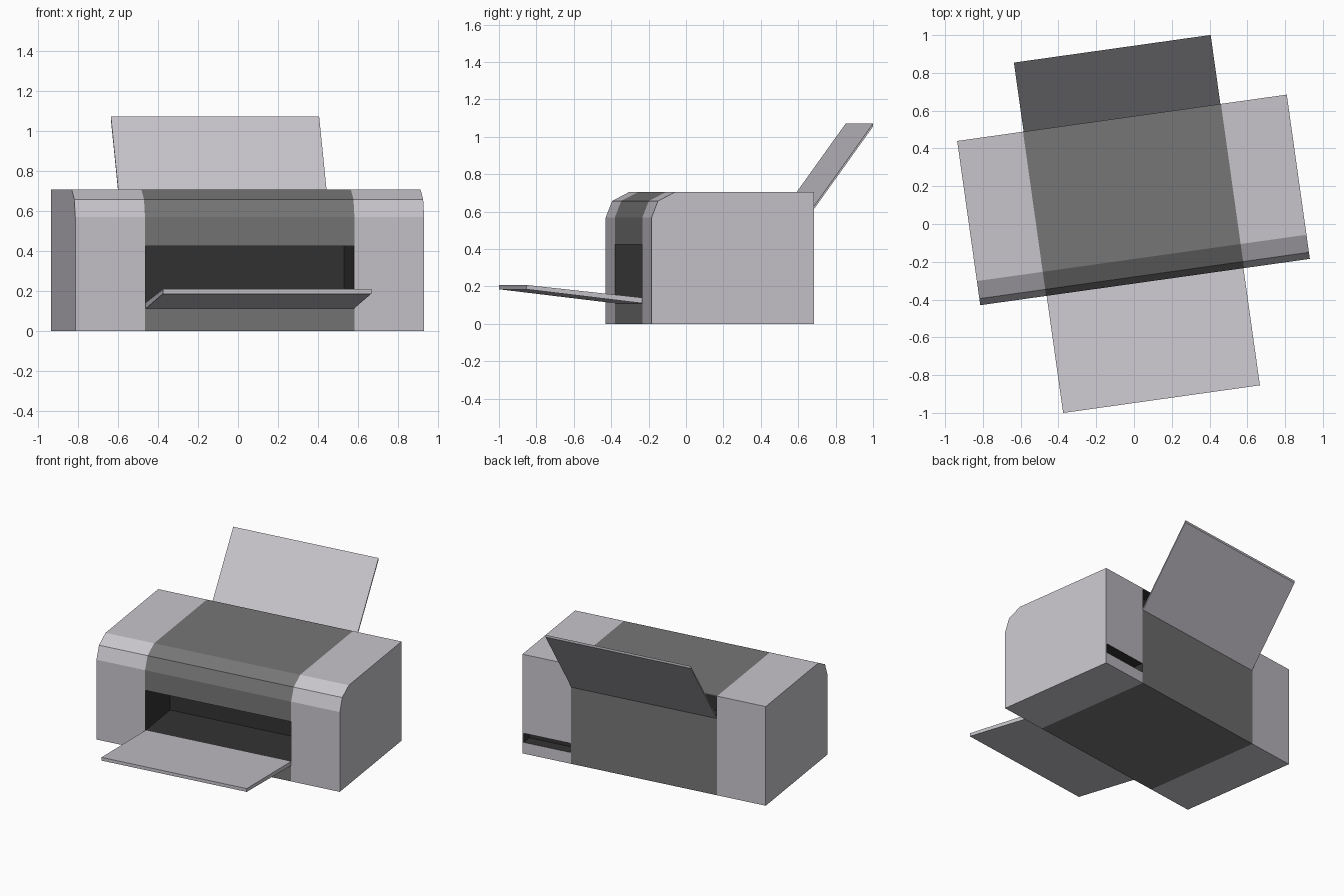
import bpy, bmesh, math

if "Cube" in bpy.data.objects:
    bpy.data.objects.remove(bpy.data.objects["Cube"])

CENTRE, TURN = (-0.0025, 0.1275, 0), math.radians(8)   # whole printer is turned slightly


def material(name, r, g, b):
    m = bpy.data.materials.new(name)
    m.diffuse_color = (r, g, b, 1)
    m.use_nodes = True
    m.node_tree.nodes["Principled BSDF"].inputs["Base Color"].default_value = m.diffuse_color
    return m


LIGHT = material("light_plastic", 0.58, 0.56, 0.60)
GREY = material("dark_plastic", 0.18, 0.18, 0.18)
BLACK = material("interior", 0.033, 0.033, 0.033)


def extrude(name, profile, x0, x1, mat):
    """Extrude a (y, z) side profile from x0 to x1."""
    bm = bmesh.new()
    face = bm.faces.new([bm.verts.new((x0, y, z)) for y, z in profile])
    ext = bmesh.ops.extrude_face_region(bm, geom=[face])["geom"]
    moved = [v for v in ext if isinstance(v, bmesh.types.BMVert)]
    bmesh.ops.translate(bm, verts=moved, vec=(x1 - x0, 0, 0))
    bmesh.ops.recalc_face_normals(bm, faces=bm.faces)
    mesh = bpy.data.meshes.new(name)
    bm.to_mesh(mesh)
    bm.free()
    mesh.materials.append(mat)
    obj = bpy.data.objects.new(name, mesh)
    obj.location, obj.rotation_euler.z = CENTRE, TURN
    bpy.context.collection.objects.link(obj)
    return obj


def cut(obj, profile, x0, x1):
    """Carve a black-lined recess out of obj."""
    cutter = extrude(obj.name + "_cutter", profile, x0, x1, BLACK)
    cutter.hide_render = True
    mod = obj.modifiers.new("recess", 'BOOLEAN')
    mod.operation, mod.solver, mod.object = 'DIFFERENCE', 'EXACT', cutter
    mod.material_mode = 'TRANSFER'
    bpy.context.view_layer.objects.active = obj
    bpy.ops.object.modifier_apply(modifier=mod.name)
    bpy.data.objects.remove(cutter)


def box(y0, y1, z0, z1):
    return [(y0, z0), (y1, z0), (y1, z1), (y0, z1)]


# Body: one faceted side profile shared by the three sections
BODY = [(-0.439, 0), (0.439, 0), (0.439, 0.706), (-0.31, 0.706),
        (-0.404, 0.657), (-0.439, 0.568)]
extrude("left_housing", BODY, -0.881, -0.529, LIGHT)
right = extrude("right_housing", BODY, 0.529, 0.881, LIGHT)
middle = extrude("middle_housing", BODY, -0.529, 0.529, GREY)

# Paper outlet at the front, feed slot at the rear, socket recess at the back right
cut(middle, box(-0.6, -0.09, 0.14, 0.425), -0.526, 0.526)
cut(middle, [(0.36, 0.56), (0.5, 0.56), (0.5, 0.698), (0.36, 0.698)], -0.526, 0.526)
cut(right, box(0.36, 0.5, 0.08, 0.145), 0.532, 0.872)

# Output tray and rear paper support
extrude("output_tray", [(-0.437, 0.11), (-0.437, 0.14), (-1.065, 0.208), (-1.065, 0.185)],
        -0.526, 0.526, LIGHT)
extrude("paper_support", [(0.437, 0.543), (0.437, 0.558), (0.808, 1.072), (0.808, 1.056)],
        -0.526, 0.526, LIGHT)
